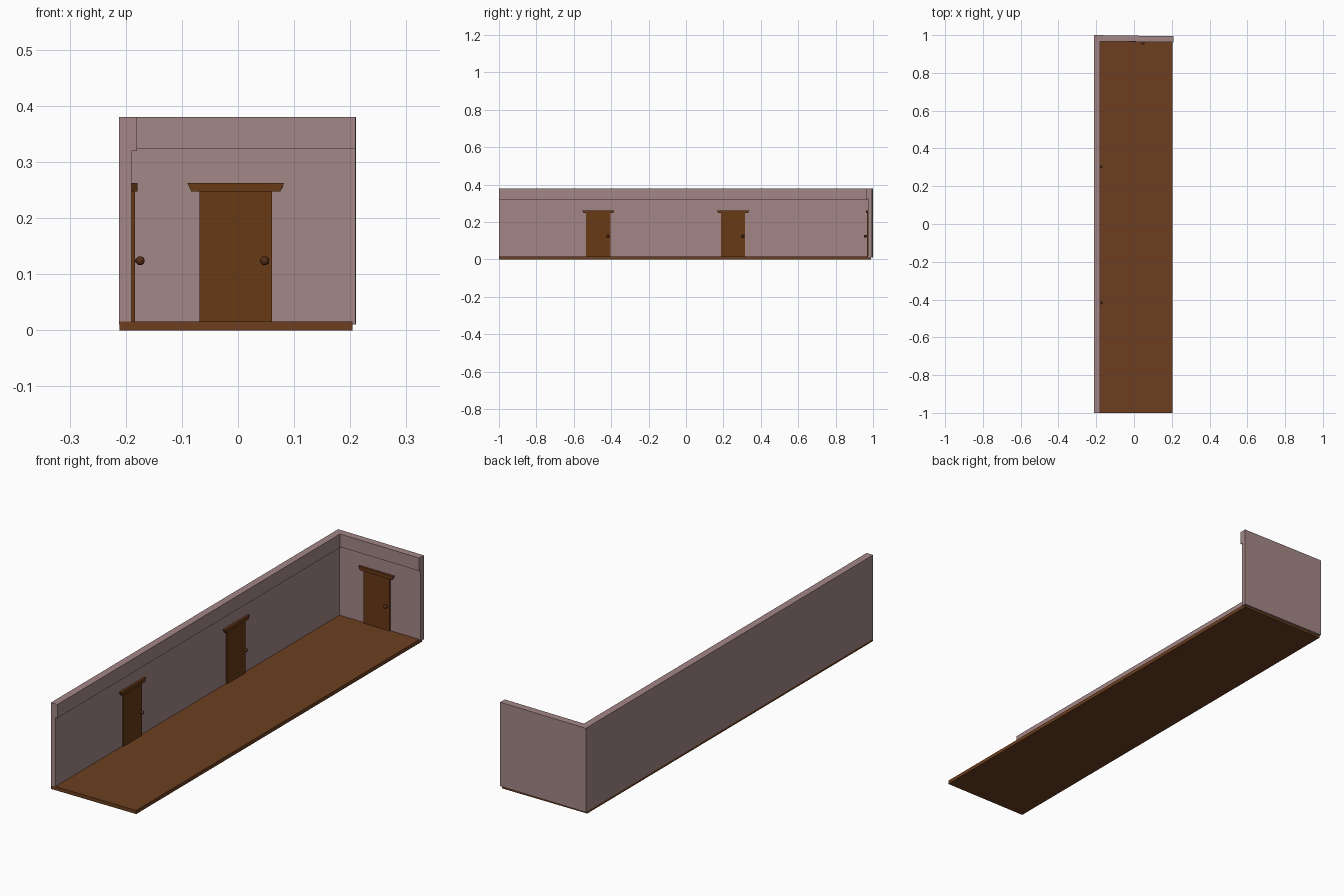
import bpy, bmesh, math
from mathutils import Matrix

if "Cube" in bpy.data.objects:
    bpy.data.objects.remove(bpy.data.objects["Cube"])


def material(name, rgb):
    m = bpy.data.materials.new(name)
    m.diffuse_color = (*rgb, 1)
    m.use_nodes = True
    m.node_tree.nodes["Principled BSDF"].inputs["Base Color"].default_value = m.diffuse_color
    return m


WALL = material("wall_paint", (0.37, 0.24, 0.24))
FLOOR = material("floor_wood", (0.15, 0.049, 0.014))
DOOR = material("door_wood", (0.137, 0.041, 0.008))
KNOB = material("knob_wood", (0.09, 0.027, 0.008))


def finish(bm, name, mat, matrix):
    bmesh.ops.recalc_face_normals(bm, faces=bm.faces)
    mesh = bpy.data.meshes.new(name)
    bm.to_mesh(mesh)
    bm.free()
    mesh.materials.append(mat)
    ob = bpy.data.objects.new(name, mesh)
    bpy.context.collection.objects.link(ob)
    ob.matrix_world = matrix
    return ob


def prism(name, mat, outline, extrude, matrix=Matrix()):
    """Sweep a planar outline along a vector."""
    bm = bmesh.new()
    face = bm.faces.new([bm.verts.new(p) for p in outline])
    new = bmesh.ops.extrude_face_region(bm, geom=[face])["geom"]
    bmesh.ops.translate(bm, vec=extrude,
                        verts=[v for v in new if isinstance(v, bmesh.types.BMVert)])
    return finish(bm, name, mat, matrix)


def wall(name, u0, u1, band_z, matrix):
    # local frame: x along the wall, room on the -y side
    section = [(0, 0.01), (-0.022, 0.01), (-0.022, band_z),
               (-0.032, band_z), (-0.032, 0.38), (0, 0.38)]
    return prism(name, WALL, [(u0, y, z) for y, z in section], (u1 - u0, 0, 0), matrix)


def door(name, u, matrix):
    m = matrix @ Matrix.Translation((u, -0.022, 0))
    # leaf
    prism(name + "_leaf", DOOR,
          [(-0.0645, 0.004, 0.014), (0.0645, 0.004, 0.014),
           (0.0645, 0.004, 0.247), (-0.0645, 0.004, 0.247)], (0, -0.010, 0), m)
    # flared lintel
    prism(name + "_lintel", DOOR,
          [(-0.079, 0.004, 0.247), (0.079, 0.004, 0.247),
           (0.0865, 0.004, 0.263), (-0.0865, 0.004, 0.263)], (0, -0.0145, 0), m)
    # round knob on a short stem
    bm = bmesh.new()
    bmesh.ops.create_uvsphere(bm, u_segments=20, v_segments=12, radius=0.008,
                              matrix=Matrix.Translation((0.0515, -0.0155, 0.124)))
    bmesh.ops.create_cone(bm, cap_ends=True, segments=12, radius1=0.003, radius2=0.003,
                          depth=0.01, matrix=Matrix.Translation((0.0515, -0.009, 0.124))
                          @ Matrix.Rotation(math.pi / 2, 4, 'X'))
    ob = finish(bm, name + "_knob", KNOB, m)
    for p in ob.data.polygons:
        p.use_smooth = True


# floor slab
prism("floor", FLOOR, [(-0.211, -1, 0), (0.204, -1, 0), (0.204, 0.989, 0), (-0.211, 0.989, 0)],
      (0, 0, 0.016))

# long left wall with two doors
left = Matrix.Translation((-0.212, 0, 0)) @ Matrix.Rotation(math.pi / 2, 4, 'Z')
wall("left_wall", -1, 0.995, 0.32, left)
door("left_front_door", -0.469, left)
door("left_back_door", 0.252, left)

# end wall, very slightly out of square, with one door
end = Matrix.Translation((0, 0.997, 0)) @ Matrix.Rotation(-0.014, 4, 'Z')
wall("end_wall", -0.212, 0.21, 0.323, end)
door("end_door", -0.0035, end)
